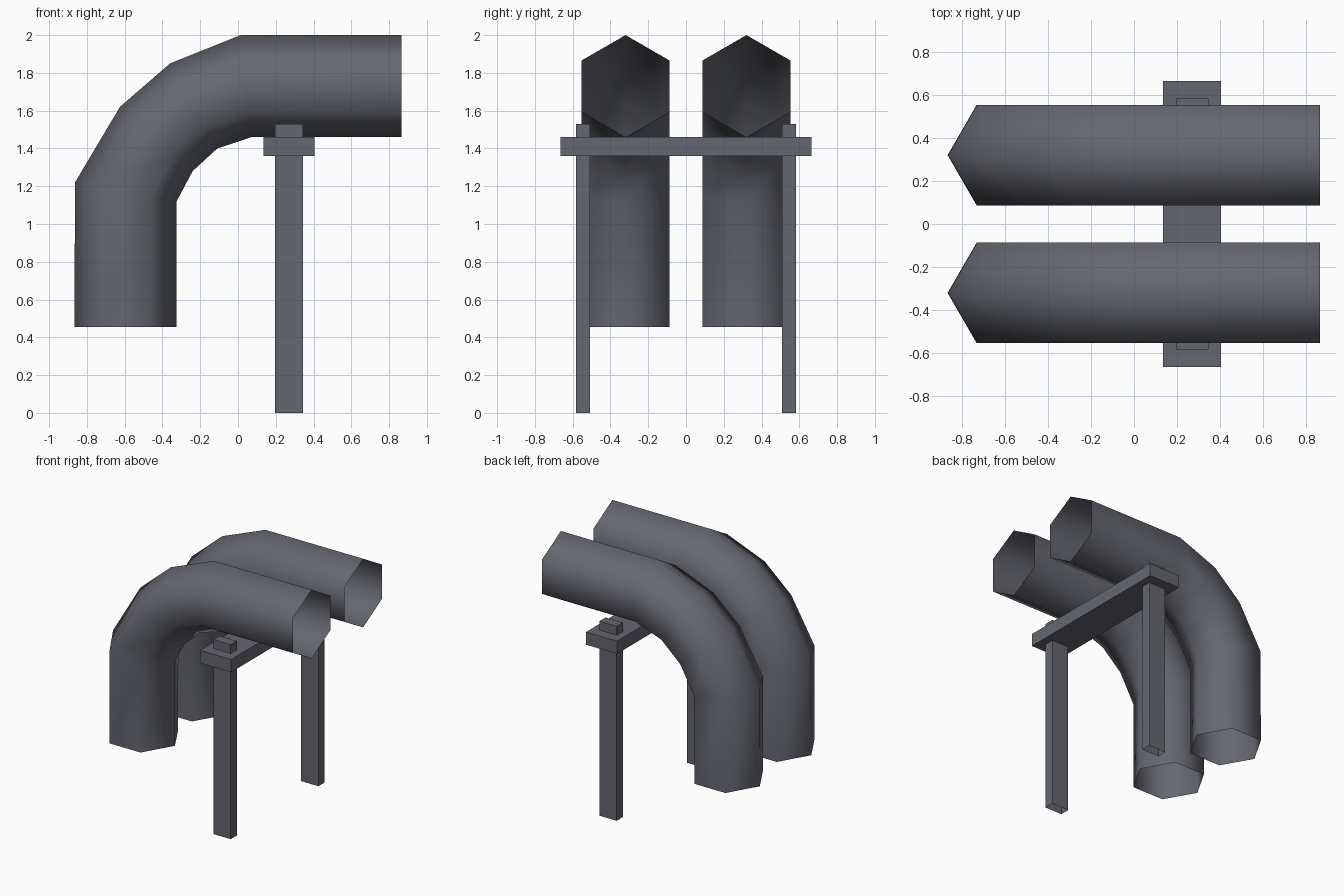
import bpy, bmesh, math
from mathutils import Vector

if "Cube" in bpy.data.objects:
    bpy.data.objects.remove(bpy.data.objects["Cube"])

metal = bpy.data.materials.new("dark blue grey")
metal.diffuse_color = (0.13, 0.135, 0.16, 1)
metal.use_nodes = True
metal.node_tree.nodes["Principled BSDF"].inputs["Base Color"].default_value = metal.diffuse_color


def finish(bm, name, smooth):
    mesh = bpy.data.meshes.new(name)
    for f in bm.faces:
        f.smooth = smooth
    bm.to_mesh(mesh)
    bm.free()
    mesh.materials.append(metal)
    obj = bpy.data.objects.new(name, mesh)
    bpy.context.collection.objects.link(obj)
    return obj


def box(name, lo, hi, open_bottom=False):
    bm = bmesh.new()
    bmesh.ops.create_cube(bm, size=1)
    for v in bm.verts:
        v.co = [lo[i] + (v.co[i] + 0.5) * (hi[i] - lo[i]) for i in range(3)]
    if open_bottom:
        bm.normal_update()
        down = [f for f in bm.faces if f.normal.z < -0.9]
        bmesh.ops.delete(bm, geom=down, context='FACES_ONLY')
    return finish(bm, name, False)


# Section ends of the bent pipe: (outer x, outer z, inner x, inner z)
SECTIONS = [
    (0.865, 2.0, 0.865, 1.46),
    (0.015, 2.0, 0.07, 1.46),
    (-0.36, 1.85, -0.11, 1.40),
    (-0.625, 1.62, -0.24, 1.28),
    (-0.863, 1.22, -0.325, 1.12),
    (-0.866, 0.455, -0.325, 0.455),
]
HALF_WIDTH = 0.27


def pipe(name, y):
    bm = bmesh.new()
    rings = []
    for ox, oz, ix, iz in SECTIONS:
        outer, inner = Vector((ox, y, oz)), Vector((ix, y, iz))
        mid, half = (outer + inner) / 2, (outer - inner) / 2
        rings.append([bm.verts.new(
            mid + half * math.cos(k * math.pi / 3)
            + Vector((0, HALF_WIDTH * math.sin(k * math.pi / 3), 0)))
            for k in range(6)])
    for a, b in zip(rings, rings[1:]):
        for k in range(6):
            n = (k + 1) % 6
            bm.faces.new((a[k], a[n], b[n], b[k]))
    bmesh.ops.recalc_face_normals(bm, faces=bm.faces)
    # Open tube: make sure the top faces point up
    bm.normal_update()
    if bm.faces[0].normal.z < 0:
        bmesh.ops.reverse_faces(bm, faces=bm.faces)
    return finish(bm, name, True)


# Two open hexagonal pipes and two posts
for side, s in (("front", -1), ("back", 1)):
    pipe(side + "_bent_pipe", s * 0.32)
    ys = sorted((s * 0.507, s * 0.583))
    box(side + "_support_post", (0.195, ys[0], 0), (0.345, ys[1], 1.53), True)

# Cross beam under the pipes
box("cross_beam", (0.135, -0.664, 1.36), (0.405, 0.664, 1.46))
